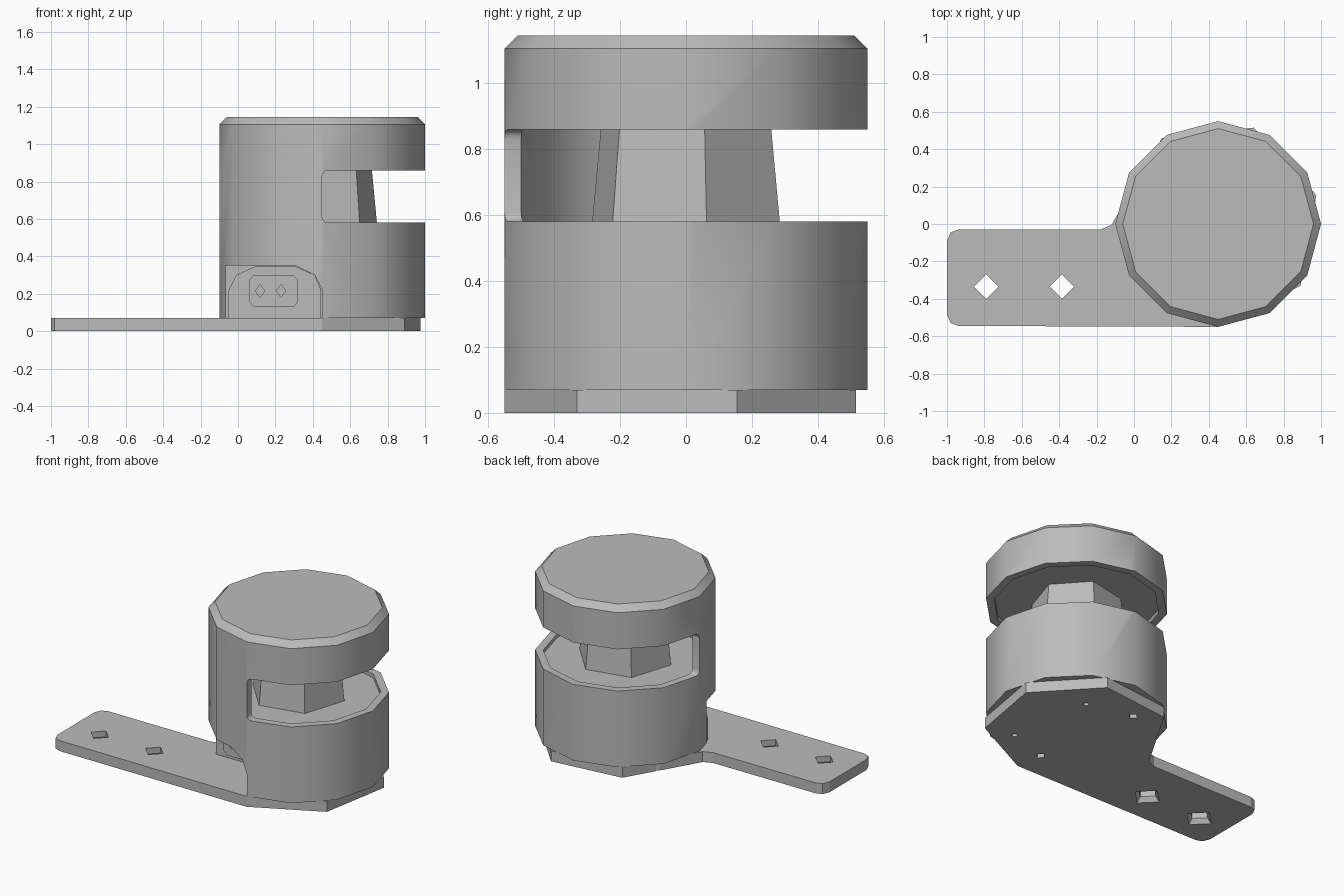
import bpy, bmesh
from math import cos, sin, radians

if "Cube" in bpy.data.objects:
    bpy.data.objects.remove(bpy.data.objects["Cube"], do_unlink=True)

CX = 0.45  # housing axis

grey = bpy.data.materials.new("plain grey")
grey.use_nodes = True
grey.diffuse_color = (0.5, 0.5, 0.5, 1)
grey.node_tree.nodes["Principled BSDF"].inputs["Base Color"].default_value = (0.5, 0.5, 0.5, 1)


def finish(name, bm):
    bmesh.ops.recalc_face_normals(bm, faces=bm.faces)
    me = bpy.data.meshes.new(name)
    bm.to_mesh(me)
    bm.free()
    me.materials.append(grey)
    ob = bpy.data.objects.new(name, me)
    bpy.context.scene.collection.objects.link(ob)
    return ob


def loft(name, rings):
    """Closed solid through a stack of matching outlines."""
    bm = bmesh.new()
    loops = [[bm.verts.new(p) for p in ring] for ring in rings]
    n = len(loops[0])
    for a, b in zip(loops, loops[1:]):
        for i in range(n):
            j = (i + 1) % n
            bm.faces.new((a[i], a[j], b[j], b[i]))
    bm.faces.new(loops[0][::-1])
    bm.faces.new(loops[-1])
    return finish(name, bm)


def ring(x, y, z, r, n, turn=0):
    angles = [radians(turn + 360 * i / n) for i in range(n)]
    return [(x + r * cos(a), y + r * sin(a), z) for a in angles]


def lathe(name, x, y, steps, n, turn=0):
    return loft(name, [ring(x, y, z, r, n, turn) for z, r in steps])


def along_y(name, outline, y0, y1):
    return loft(name, [[(x, y, z) for x, z in outline] for y in (y0, y1)])


def box(name, lo, hi, round_axis=None, radius=0.03):
    """Box whose low side on one axis can have rounded horizontal edges."""
    bm = bmesh.new()
    bmesh.ops.create_cube(bm, size=1)
    for v in bm.verts:
        v.co = [lo[i] if v.co[i] < 0 else hi[i] for i in range(3)]
    if round_axis is not None:
        k = round_axis
        edges = [e for e in bm.edges
                 if all(abs(v.co[k] - lo[k]) < 1e-4 for v in e.verts)
                 and abs(e.verts[0].co.z - e.verts[1].co.z) < 1e-4]
        bmesh.ops.bevel(bm, geom=edges, offset=radius, segments=3, profile=0.5, affect='EDGES')
    return finish(name, bm)


def cut(target, cutters):
    bpy.context.view_layer.objects.active = target
    for c in cutters:
        m = target.modifiers.new("cut", 'BOOLEAN')
        m.operation, m.solver, m.object = 'DIFFERENCE', 'EXACT', c
        bpy.ops.object.modifier_apply(modifier=m.name)
    for c in cutters:
        bpy.data.objects.remove(c, do_unlink=True)


def smooth(ob, angle):
    bpy.ops.object.select_all(action='DESELECT')
    ob.select_set(True)
    bpy.context.view_layer.objects.active = ob
    bpy.ops.object.shade_smooth_by_angle(angle=radians(angle))


# Base plate: mounting arm joined to a coarse round foot
outline = [(-0.94, -0.545), (CX, -0.55), (0.89, -0.33), (0.975, 0.155), (0.64, 0.515),
           (0.15, 0.46), (-0.1, 0.03), (-0.12, -0.005), (-0.18, -0.03), (-0.94, -0.03),
           (-0.98, -0.045), (-1, -0.09), (-1, -0.485), (-0.98, -0.53)]
base_plate = loft("base_plate", [[(x, y, z) for x, y in outline] for z in (0, 0.07)])

# Countersunk screw holes in the arm, small blind holes under the foot
holes = [lathe("hole_cutter", x, -0.335, [(-0.01, 0.105), (0.03, 0.065), (0.1, 0.065)], 4)
         for x in (-0.79, -0.385)]
for x, y, r in [(0.61, 0.28, 0.02), (0.3, 0.35, 0.03), (0.02, 0.26, 0.02),
                (0.42, -0.37, 0.03), (0.7, -0.28, 0.02)]:
    holes.append(lathe("hole_cutter", x, y, [(-0.01, r), (0.05, r)], 4))
cut(base_plate, holes)

# Housing: chamfered twelve-sided drum
housing = lathe("housing", CX, 0,
                [(0.07, 0.55), (1.105, 0.55), (1.145, 0.51)], 12)

# Three-quarter window, hollow chamber and connector recess
recess = [(-0.3, 0.05), (-0.3, 0.35), (0.31, 0.35), (0.41, 0.3), (0.45, 0.22), (0.45, 0.05)]
cut(housing, [
    lathe("chamber_cutter", CX, 0, [(0.555, 0.5), (0.89, 0.5)], 12),
    box("side_window_cutter", (CX, -1, 0.58), (1.5, 1, 0.86), 0),
    box("back_window_cutter", (-0.5, 0, 0.58), (1.5, 1, 0.86), 1),
    along_y("recess_cutter", recess, -1, -0.12),
])
smooth(housing, 35)

# Tapered sensor core inside the window
lathe("sensor_core", CX, 0, [(0.54, 0.303), (0.9, 0.268)], 6, 12)

# Connector panel in the recess
panel = [(-0.05, 0.07), (-0.05, 0.22), (-0.01, 0.3), (0.09, 0.345), (0.31, 0.345),
         (0.41, 0.3), (0.445, 0.22), (0.445, 0.07)]
along_y("connector_panel", panel, -0.16, -0.1)

# Rounded connector with two sockets
c = 0.025
x0, x1, z0, z1 = 0.06, 0.32, 0.13, 0.3
rounded = [(x0 + c, z0), (x1 - c, z0), (x1, z0 + c), (x1, z1 - c),
           (x1 - c, z1), (x0 + c, z1), (x0, z1 - c), (x0, z0 + c)]
connector = along_y("connector", rounded, -0.24, -0.15)
sockets = []
for x in (0.118, 0.23):
    diamond = [(x - 0.025, 0.215), (x, 0.18), (x + 0.025, 0.215), (x, 0.25)]
    sockets.append(along_y("socket_cutter", diamond, -0.3, -0.2))
cut(connector, sockets)
